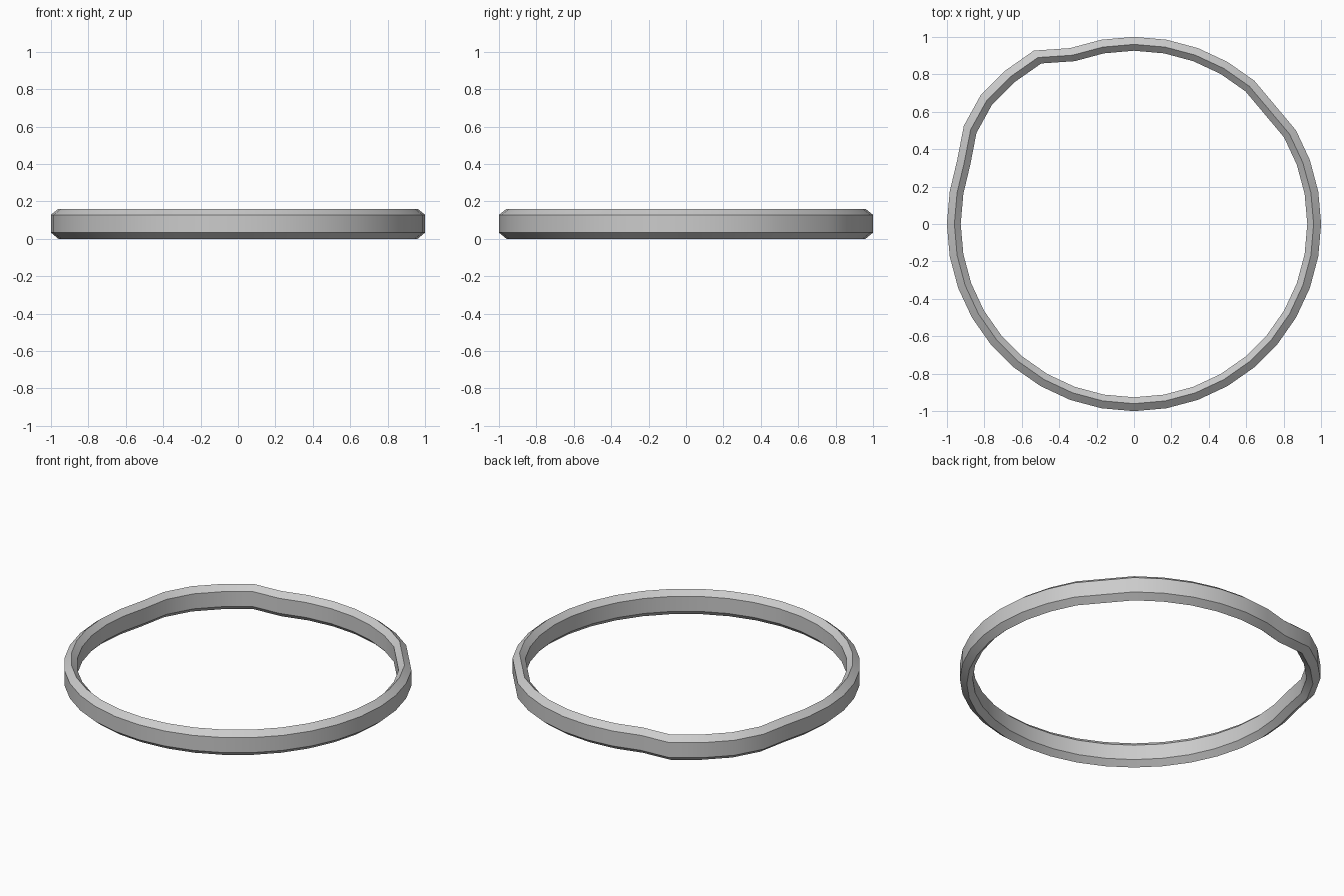
import bpy, bmesh, math

if "Cube" in bpy.data.objects:
    bpy.data.objects.remove(bpy.data.objects["Cube"])

# Cross-section of the band: (radial scale, height)
SECTION = [(1.0, 0.033), (1.0, 0.128), (0.96, 0.16),
           (0.926, 0.128), (0.926, 0.033), (0.96, 0.0)]
SIDES = 36

# Dent and bulge: outer radius at particular angles, otherwise 1
RADIUS = {40: 0.985, 120: 1.07, 130: 1.07, 140: 1.07, 150: 1.05, 160: 1.005}

bm = bmesh.new()
rings = []
for i in range(SIDES):
    deg = i * 360 // SIDES
    a = math.radians(deg)
    r = RADIUS.get(deg, 1.0)
    rings.append([bm.verts.new((math.cos(a) * r * s, math.sin(a) * r * s, z))
                  for s, z in SECTION])

# Bridge neighbouring sections into a closed band
n = len(SECTION)
for i in range(SIDES):
    p, q = rings[i], rings[(i + 1) % SIDES]
    for j in range(n):
        k = (j + 1) % n
        bm.faces.new((p[j], q[j], q[k], p[k]))
bmesh.ops.recalc_face_normals(bm, faces=bm.faces[:])

mesh = bpy.data.meshes.new("rim_band")
bm.to_mesh(mesh)
bm.free()
rim = bpy.data.objects.new("rim_band", mesh)
bpy.context.collection.objects.link(rim)

# Smooth around the band, crisp along the bevels
bpy.context.view_layer.objects.active = rim
rim.select_set(True)
bpy.ops.object.shade_smooth_by_angle(angle=math.radians(40))
